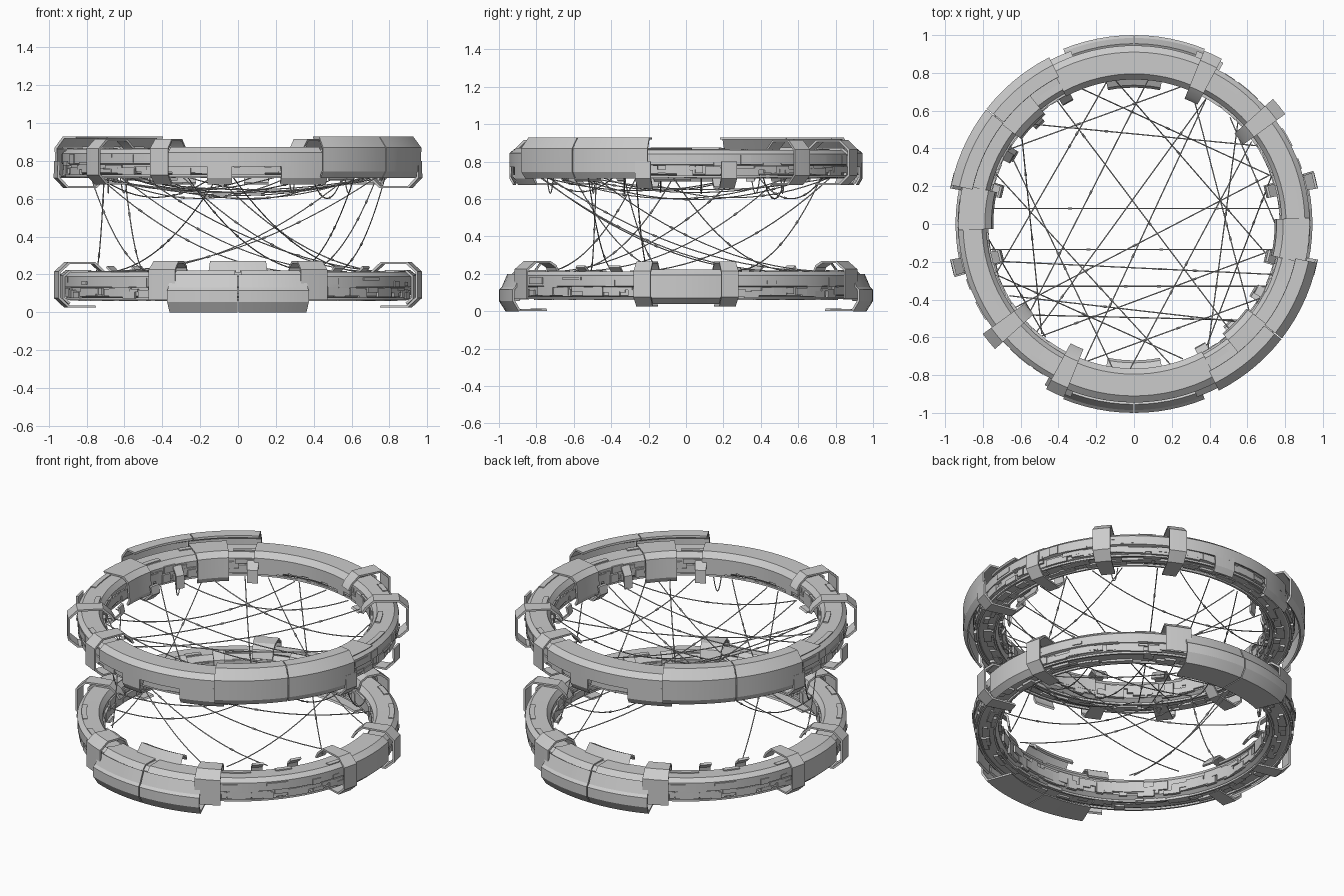
import bpy, bmesh, random
from math import radians, cos, sin, hypot
from mathutils import Vector

if "Cube" in bpy.data.objects:
    bpy.data.objects.remove(bpy.data.objects["Cube"])

random.seed(7)
LOW, UP = 0.145, 0.795          # centre heights of the two rings
RC = 0.86                       # radius of the ring's centre line


def polar(r, deg, z):
    return Vector((r * cos(radians(deg)), r * sin(radians(deg)), z))


def sweep(bm, profile, zc, a0, a1, step=3.75):
    """Sweep a closed (radius, z) profile around z from a0 to a1 degrees."""
    full = abs(a1 - a0) >= 360
    n = max(1, round(abs(a1 - a0) / step))
    rows = [[bm.verts.new(polar(r, a0 + (a1 - a0) * i / n, zc + z)) for r, z in profile]
            for i in range(n if full else n + 1)]
    m = len(profile)
    for i in range(n):
        p, q = rows[i], rows[(i + 1) % len(rows)]
        for j in range(m):
            k = (j + 1) % m
            bm.faces.new((p[j], p[k], q[k], q[j]))
    if not full:
        bm.faces.new(rows[0])
        bm.faces.new(rows[-1][::-1])


def plate(line, t=0.013):
    """Thicken an open profile line toward the ring's core."""
    inner = []
    for r, z in line:
        d = hypot(RC - r, z)
        inner.append((r + (RC - r) / d * t, z - z / d * t))
    return line + inner[::-1]


def box(r0, r1, z0, z1):
    return [(r0, z0), (r1, z0), (r1, z1), (r0, z1)]


def finish(name, bm, smooth=True):
    bmesh.ops.recalc_face_normals(bm, faces=bm.faces)
    me = bpy.data.meshes.new(name)
    bm.to_mesh(me)
    bm.free()
    ob = bpy.data.objects.new(name, me)
    bpy.context.collection.objects.link(ob)
    if smooth:
        bpy.ops.object.select_all(action='DESELECT')
        ob.select_set(True)
        bpy.context.view_layer.objects.active = ob
        bpy.ops.object.shade_smooth_by_angle(angle=radians(20))
    return ob


def part(name, profile, zc, spans):
    """Arc parts, each repeated half a turn round."""
    bm = bmesh.new()
    for a0, a1 in spans:
        for turn in (0, 180):
            sweep(bm, profile, zc, a0 + turn, a1 + turn)
    return finish(name, bm)


# ring cores: smooth upper band over a recessed, detailed lower band
CORE = [(.782, -.05), (.782, .035), (.805, .065), (.905, .068), (.93, .045), (.93, -.01),
        (.912, -.015), (.912, -.06), (.89, -.07), (.81, -.07)]
for nm, zc in (("lower_ring_core", LOW), ("upper_ring_core", UP)):
    bm = bmesh.new()
    sweep(bm, CORE, zc, 0, 360)
    finish(nm, bm)

# armour covers lying close to the rings
COVER = plate([(.765, -.03), (.765, .045), (.795, .078), (.91, .078), (.945, .05), (.945, -.025)])
part("upper_ring_covers", COVER, UP, [(-113, -62)])
part("upper_ring_cover_aprons", plate([(.945, .0), (.945, -.085), (.925, -.12)]), UP,
     [(-76, -60), (-100, -92)])
part("upper_inner_covers", plate([(.93, .078), (.79, .08), (.755, .05), (.745, -.07), (.76, -.1)]),
     UP, [(129, 143), (167, 182)])
part("lower_ring_covers", plate([(.79, .078), (.91, .078), (.945, .05), (.945, -.075), (.91, -.105)]),
     LOW, [(-12, 12)])
part("lower_inner_covers", plate([(.815, .07), (.775, .125), (.735, .105), (.722, .08)]), LOW,
     [(79, 101)])
part("lower_front_covers", plate([(.80, .075), (.91, .075), (.94, .045), (.955, -.09)]),
     LOW, [(-111, -91), (-89, -69)])

# raised outer shells on the upper ring, mirrored skirts on the lower ring
part("upper_shells", plate([(.965, -.085), (.988, -.05), (.99, .075), (.945, .135), (.875, .135)]),
     UP, [(-63, -38), (-37.7, -12)])
part("lower_skirts", plate([(.955, .055), (.985, -.015), (1.0, -.03), (1.0, -.09), (.965, -.145),
                            (.80, -.143)]), LOW, [(-112, -90.2), (-89.8, -68)])

# octagonal clamps wrapped round the rings
CLAMP = plate([(.715, .04), (.735, .075), (.785, .12), (.935, .12), (.99, .07), (.99, -.07),
               (.935, -.12), (.78, -.12)])
part("upper_clamps", CLAMP, UP, [(36, 42), (62, 68)])
part("lower_clamps", CLAMP, LOW, [(11, 16.5), (-16.5, -11)])
part("lower_front_clamps", plate([(.77, .05), (.79, .1), (.83, .125), (.92, .125), (.975, .08),
                                  (.975, -.08)]), LOW, [(-119, -110), (-70, -61)])
part("upper_hanging_clamps", plate([(.99, .005), (.992, -.085), (.94, -.138), (.775, -.138),
                                    (.715, -.08), (.725, -.03)]), UP, [(11, 16), (-16, -11)])
part("upper_inner_tabs", plate([(.775, .03), (.735, -.02), (.73, -.1)]), UP,
     [(116, 121), (150, 154)])
part("lower_inner_tabs", plate([(.775, .10), (.73, .06), (.72, -.01)]), LOW,
     [(131, 136), (148, 153)])


# small surface panels, ledges and gaps filling the ring walls
def panels(name, zc):
    bm = bmesh.new()
    bands = [  # r range, z range, how many
        ((.908, .928), (-.072, -.012), 55), ((.922, .937), (-.02, .045), 20),
        ((.766, .785), (-.065, .04), 60), ((.79, .91), (-.085, -.065), 40)]
    for (r0, r1), (z0, z1), count in bands:
        for i in range(count):
            a = 180 * i / count + random.uniform(-1, 1)
            w = random.uniform(2.5, 9)
            if z0 < -.08:       # underside
                lo = random.uniform(r0, r0 + .07)
                prof = box(lo, lo + random.uniform(.02, .05), z0 + random.uniform(0, .012), z1)
            else:
                h = (z1 - z0) * random.uniform(.2, .8)
                b = random.uniform(z0, z1 - h)
                k = random.uniform(0, .009)
                prof = box(r0 + (k if r0 < RC else 0), r1 - (k if r0 > RC else 0), b, b + h)
            for turn in (0, 180):
                sweep(bm, prof, zc, a + turn, a + w + turn)
    for i in range(8):          # long thin plates on the top face
        a, w = i * 22.5 + random.uniform(0, 8), random.uniform(6, 14)
        r = random.choice((.81, .875))
        for turn in (0, 180):
            sweep(bm, box(r, r + .03, .06, .073), zc, a + turn, a + w + turn)
    for r, z in ((.80, -.085), (.90, -.08)):     # pipes running under the ring
        sweep(bm, box(r, r + .012, z, z + .012), zc, 0, 360)
    finish(name, bm)


panels("lower_ring_panels", LOW)
panels("upper_ring_panels", UP)

# sagging cables with little collars
cables = bpy.data.curves.new("cables", 'CURVE')
cables.dimensions = '3D'
cables.bevel_depth = 0.0032
cables.bevel_resolution = 1
collars = bmesh.new()


def cable(p, q, sag, n=16):
    pts = [p.lerp(q, i / n) - Vector((0, 0, 4 * sag * (i / n) * (1 - i / n))) for i in range(n + 1)]
    s = cables.splines.new('POLY')
    s.points.add(n)
    for sp, v in zip(s.points, pts):
        sp.co = (*v, 1)
    if n > 10:
        for i in random.sample(range(2, n - 2), 2):
            d = pts[i + 1] - pts[i]
            geo = bmesh.ops.create_cone(collars, cap_ends=True, segments=8, radius1=.006,
                                        radius2=.006, depth=.02)
            rot = d.to_track_quat('Z', 'Y')
            for v in geo['verts']:
                v.co = rot @ v.co + pts[i].lerp(pts[i + 1], .5)


# angle pairs: upper to upper
for a, b in [(174, 6), (137, 32), (100, 200), (84, 222), (70, 150), (122, 312), (205, 335),
             (190, 350), (215, 20), (228, 60), (160, 285), (300, 45), (250, 330)]:
    cable(polar(.78, a, .715), polar(.78, b, .715), random.uniform(.06, .12))
# upper to lower, in both directions across the rings
for a, b in [(98, 345), (112, 20), (200, 290), (185, 232), (230, 350), (218, 318), (250, 60),
             (268, 35), (322, 66), (140, 230), (20, 300), (340, 195), (318, 210), (355, 48),
             (205, 190), (262, 150)]:
    cable(polar(.78, a, .715), polar(.76, b, .215), random.uniform(.09, .13))
# short hanging loops
for a in (150, 218, 290, 40):
    cable(polar(.79, a, .72), polar(.77, a + 3, .72), .09, 8)

ob = bpy.data.objects.new("cables", cables)
bpy.context.collection.objects.link(ob)
finish("cable_collars", collars, smooth=False)
